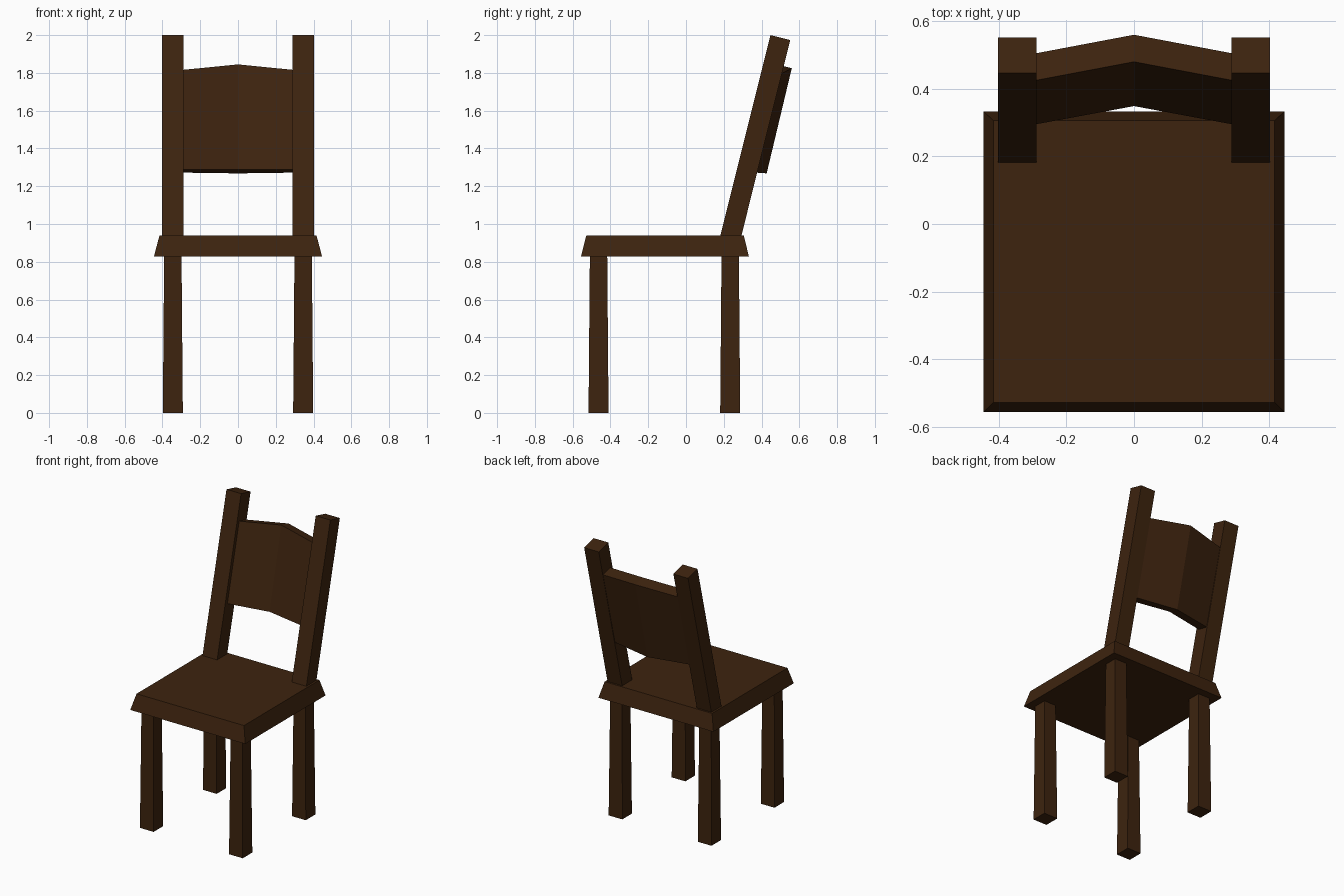
import bpy, bmesh

if "Cube" in bpy.data.objects:
    bpy.data.objects.remove(bpy.data.objects["Cube"])

wood = bpy.data.materials.new("dark_brown_wood")
wood.diffuse_color = (0.047, 0.017, 0.0045, 1.0)
wood.use_nodes = True
wood.node_tree.nodes["Principled BSDF"].inputs["Base Color"].default_value = wood.diffuse_color


def loft(name, rings):
    """Solid lofted through matching rings of points, capped at both ends."""
    bm = bmesh.new()
    loops = [[bm.verts.new(p) for p in ring] for ring in rings]
    n = len(loops[0])
    for a, b in zip(loops, loops[1:]):
        for i in range(n):
            j = (i + 1) % n
            bm.faces.new((a[i], a[j], b[j], b[i]))
    bm.faces.new(loops[0][::-1])
    bm.faces.new(loops[-1])
    bmesh.ops.recalc_face_normals(bm, faces=bm.faces)
    mesh = bpy.data.meshes.new(name)
    bm.to_mesh(mesh)
    bm.free()
    mesh.materials.append(wood)
    obj = bpy.data.objects.new(name, mesh)
    bpy.context.collection.objects.link(obj)
    return obj


def rect(x0, x1, y0, y1, z):
    return [(x0, y0, z), (x1, y0, z), (x1, y1, z), (x0, y1, z)]


# Seat with sloping sides
loft("seat", [rect(-0.445, 0.445, -0.556, 0.333, 0.828),
              rect(-0.416, 0.416, -0.528, 0.306, 0.938)])

for side, s in (("left", -1), ("right", 1)):
    # Legs, slightly narrower at the top
    for place, y in (("front", -0.463), ("rear", 0.234)):
        x = s * 0.345
        loft(f"{place}_{side}_leg",
             [rect(x - 0.053, x + 0.053, y - 0.053, y + 0.053, 0.0),
              rect(x - 0.046, x + 0.046, y - 0.046, y + 0.046, 0.83)])

    # Backrest posts, leaning back with square-cut ends
    loft(f"{side}_back_post",
         [[(s * x, y, z) for y, z in ((0.181, 0.935), (0.286, 0.909),
                                      (0.552, 1.974), (0.447, 2.0))]
          for x in (0.289, 0.402)])

# Backrest panel, bent along its vertical centre line
edge = ((0.295, 1.288), (0.372, 1.272), (0.505, 1.796), (0.425, 1.816))
middle = ((0.349, 1.288), (0.427, 1.268), (0.56, 1.825), (0.48, 1.845))
loft("back_panel", [[(x, y, z) for y, z in section]
                    for x, section in ((-0.291, edge), (0, middle), (0.291, edge))])
